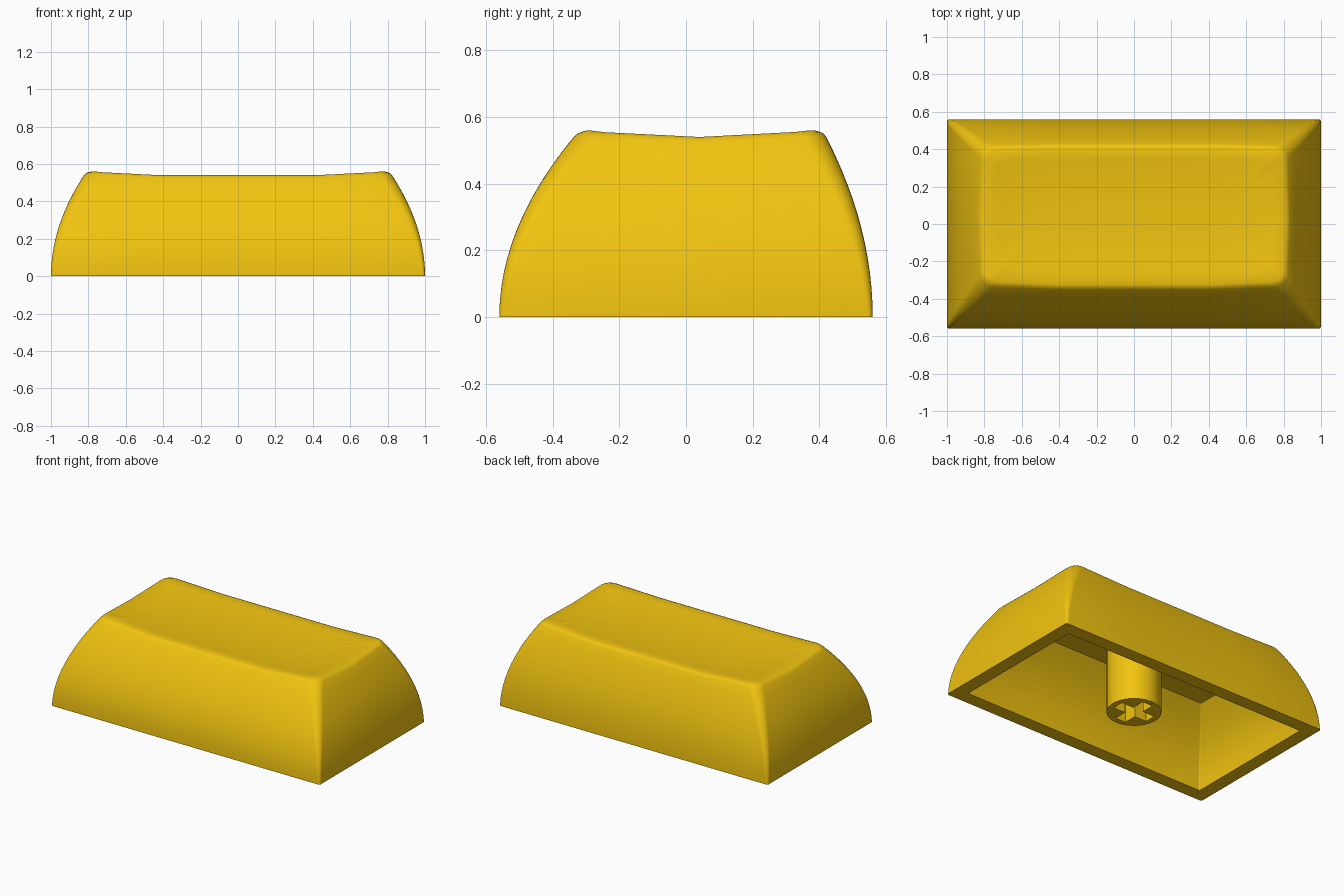
import bpy, bmesh, math

if "Cube" in bpy.data.objects:
    bpy.data.objects.remove(bpy.data.objects["Cube"])

YC = 0.04          # centre line of the dished top
KINK = 0.42        # dish is straight between x = -KINK and KINK
H = 0.56           # height at the top corners

mat = bpy.data.materials.new("yellow_plastic")
mat.diffuse_color = (0.88, 0.55, 0.005, 1)
mat.use_nodes = True
mat.node_tree.nodes["Principled BSDF"].inputs["Base Color"].default_value = mat.diffuse_color


def dish(x, y):
    """Height of the scooped top surface."""
    u = max(0, abs(x) - KINK) / 0.36
    v = (y - YC) / 0.345
    return 0.52 + 0.02 * min(1, u * u) + 0.02 * min(1, v * v)


def outline(t, inset=0.0, r=0.02, seg=6):
    """Rounded rectangle of the curved body at relative height t."""
    xh = 1.0 - 0.19 * t * t - inset
    yf = -0.56 + 0.24 * t * t + inset
    yb = 0.56 - 0.15 * t * t - inset
    pts = []
    corners = [(xh - r, yb - r), (r - xh, yb - r), (r - xh, yf + r), (xh - r, yf + r)]
    extras = [[(KINK, yb), (-KINK, yb)], [(-xh, YC)],
              [(-KINK, yf), (KINK, yf)], [(xh, YC)]]
    for q, (cx, cy) in enumerate(corners):
        for i in range(seg + 1):
            a = math.radians(90) * (q + i / seg)
            pts.append((cx + r * math.cos(a), cy + r * math.sin(a)))
        pts += extras[q]
    return pts


def finish(name, bm):
    bmesh.ops.remove_doubles(bm, verts=bm.verts, dist=1e-5)
    bmesh.ops.recalc_face_normals(bm, faces=bm.faces)
    me = bpy.data.meshes.new(name)
    bm.to_mesh(me)
    bm.free()
    me.materials.append(mat)
    ob = bpy.data.objects.new(name, me)
    bpy.context.collection.objects.link(ob)
    return ob


def smooth(ob):
    bpy.ops.object.select_all(action='DESELECT')
    ob.select_set(True)
    bpy.context.view_layer.objects.active = ob
    bpy.ops.object.shade_smooth_by_angle(angle=math.radians(32))


def prism(name, pts, z0, z1):
    bm = bmesh.new()
    lo = [bm.verts.new((x, y, z0)) for x, y in pts]
    hi = [bm.verts.new((x, y, z1)) for x, y in pts]
    bm.faces.new(lo)
    bm.faces.new(hi)
    n = len(pts)
    for i in range(n):
        j = (i + 1) % n
        bm.faces.new((lo[i], lo[j], hi[j], hi[i]))
    return finish(name, bm)


rings = []

# Hollow inside, from the ceiling down to the bottom rim
CEIL, WALL = 0.43, 0.09
for k in range(8, -1, -1):
    t = k / 8
    rings.append([(x, y, CEIL * t) for x, y in outline(t, WALL, 0.006)])

# Outer walls, bulging inwards towards the top, with a rounded upper rim
top = [dish(x, y) for x, y in outline(1, 0, 0.07)]
steps = [(k / 12 * 0.97, 0) for k in range(13)] + [(0.99, 0.003), (1.0, 0.014)]
for f, inset in steps:
    ring = []
    for i, z in enumerate(top):
        zz = z * f
        t = zz / H
        x, y = outline(t, inset, 0.015 + 0.055 * t)[i]
        ring.append((x, y, zz))
    rings.append(ring)

# Scooped top, closing in on the centre line
rim = rings[-1]
for k in range(1, 7):
    s = 1 - k / 6
    ring = []
    for x, y, z in rim:
        cx = max(-KINK, min(KINK, x))
        px, py = cx + (x - cx) * s, YC + (y - YC) * s
        ring.append((px, py, 0.52 + (z - 0.52) * s * s))
    rings.append(ring)

bm = bmesh.new()
loops = [[bm.verts.new(p) for p in ring] for ring in rings]
bm.faces.new(loops[0])
n = len(loops[0])
for a, b in zip(loops, loops[1:]):
    for i in range(n):
        j = (i + 1) % n
        bm.faces.new((a[i], a[j], b[j], b[i]))
bmesh.ops.remove_doubles(bm, verts=bm.verts, dist=1e-5)
bmesh.ops.dissolve_degenerate(bm, dist=1e-6, edges=bm.edges)
smooth(finish("key_shell", bm))

# Round stem under the ceiling
circle = [(0.165 * math.cos(2 * math.pi * i / 48), 0.165 * math.sin(2 * math.pi * i / 48))
          for i in range(48)]
stem = prism("stem", circle, 0.0, CEIL + 0.02)

# Cross-shaped socket cut into the stem
L, W = 0.127, 0.038
quarter = [(L, -W), (L, W), (W, W)]
cross = []
for q in range(4):
    c, s = [(1, 0), (0, 1), (-1, 0), (0, -1)][q]
    cross += [(x * c - y * s, x * s + y * c) for x, y in quarter]
cutter = prism("socket_cutter", cross, -0.05, 0.25)
cutter.hide_render = True
cutter.hide_set(True)
mod = stem.modifiers.new("socket", 'BOOLEAN')
mod.operation = 'DIFFERENCE'
mod.solver = 'EXACT'
mod.object = cutter
smooth(stem)
